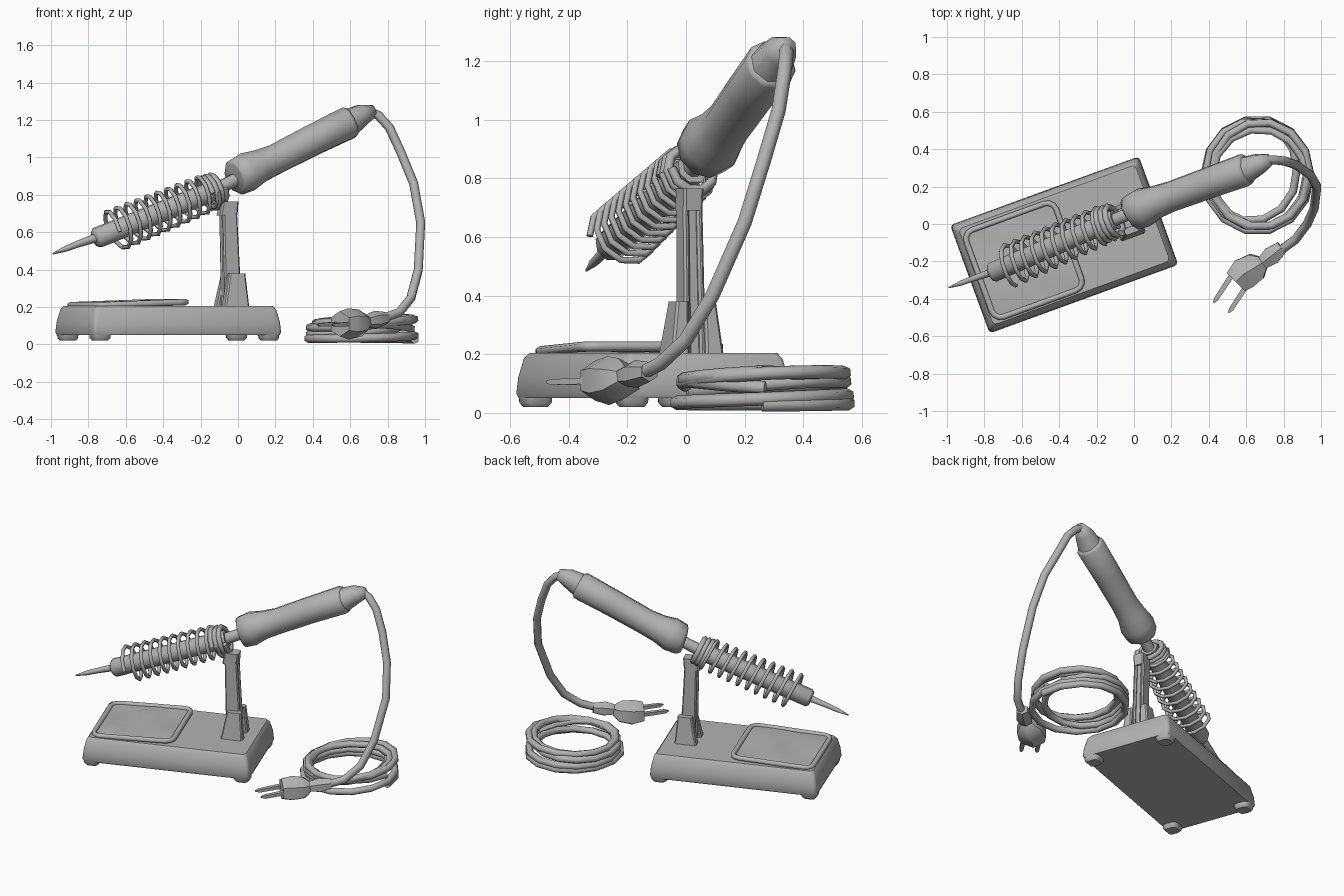
import bpy, bmesh, math
from mathutils import Vector, Matrix

cube = bpy.data.objects.get("Cube")
if cube:
    bpy.data.objects.remove(cube, do_unlink=True)

grey = bpy.data.materials.new("plain_grey")
grey.use_nodes = True
COLOUR = (0.45, 0.45, 0.45, 1)
grey.diffuse_color = COLOUR
grey.node_tree.nodes["Principled BSDF"].inputs["Base Color"].default_value = COLOUR

# Stand frame: local x runs along the base, turned in plan
STAND = Matrix.Translation((-0.373, -0.112, 0)) @ Matrix.Rotation(math.radians(20), 4, 'Z')


def finish(name, bm, matrix=None, angle=40):
    """Turn a bmesh into a named, shaded object."""
    if matrix:
        bm.transform(matrix)
    bmesh.ops.recalc_face_normals(bm, faces=bm.faces)
    mesh = bpy.data.meshes.new(name)
    bm.to_mesh(mesh)
    bm.free()
    mesh.materials.append(grey)
    obj = bpy.data.objects.new(name, mesh)
    bpy.context.collection.objects.link(obj)
    bpy.ops.object.select_all(action='DESELECT')
    obj.select_set(True)
    bpy.context.view_layer.objects.active = obj
    bpy.ops.object.shade_smooth_by_angle(angle=math.radians(angle))


def loft(name, rings, closed=False, matrix=None, angle=40):
    """Skin a list of point rings, capping the ends unless closed."""
    bm = bmesh.new()
    loops = [[bm.verts.new(p) for p in ring] for ring in rings]
    pairs = list(zip(loops, loops[1:])) + ([(loops[-1], loops[0])] if closed else [])
    n = len(loops[0])
    for a, b in pairs:
        for i in range(n):
            j = (i + 1) % n
            bm.faces.new((a[i], a[j], b[j], b[i]))
    if not closed:
        bm.faces.new(loops[0])
        bm.faces.new(loops[-1])
    finish(name, bm, matrix, angle)


def tube(name, path, radii, sides=8, flat=1.0, closed=False, matrix=None, angle=75):
    """Sweep a polygon along a path; flat squashes it in height."""
    pts = [Vector(p) for p in path]
    if not isinstance(radii, (list, tuple)):
        radii = [radii] * len(pts)
    rings, up = [], Vector((0, 0, 1))
    for i, p in enumerate(pts):
        before = pts[i - 1] if i or closed else p
        after = pts[(i + 1) % len(pts)] if i < len(pts) - 1 or closed else p
        d = (after - before).normalized()
        side = d.cross(up).normalized()
        up = side.cross(d)
        ring = []
        for k in range(sides):
            a = math.tau * (k + 0.5) / sides
            ring.append(p + radii[i] * (math.cos(a) * side + flat * math.sin(a) * up))
        rings.append(ring)
    loft(name, rings, closed, matrix, angle)


def rounded_rect(hx, hy, r, z, cx=0, cy=0, steps=3):
    ring = []
    for q, (sx, sy) in enumerate(((1, 1), (-1, 1), (-1, -1), (1, -1))):
        for k in range(steps + 1):
            a = math.pi / 2 * (q + k / steps)
            ring.append((cx + sx * (hx - r) + r * math.cos(a),
                         cy + sy * (hy - r) + r * math.sin(a), z))
    return ring


def block(name, low, high, matrix):
    """Tapered block between two (cx, cy, hx, hy, z) rectangles."""
    loft(name, [rounded_rect(hx, hy, 0.008, z, cx, cy, 1)
                for cx, cy, hx, hy, z in (low, high)], matrix=matrix)


# Stand base with sloping sides
loft("stand_base", [rounded_rect(0.537 - i, 0.308 - i, 0.022, z) for i, z in
                    ((0.006, 0.05), (0, 0.065), (0.005, 0.12), (0.02, 0.185), (0.035, 0.205))],
     matrix=STAND, angle=35)

# Four corner feet
for sx in (-1, 1):
    for sy in (-1, 1):
        loft("foot", [rounded_rect(r, r, r * 0.6, z, sx * 0.48, sy * 0.252)
                      for r, z in ((0.038, 0.02), (0.05, 0.035), (0.053, 0.07))], matrix=STAND)

# Cleaning tray: raised rim and an uneven pad inside
TX, TY, TH = -0.23, -0.003, 0.255


def tray_height(x):
    return 0.209 + 0.018 * (x - TX + TH) / (2 * TH)


rim = [(x, y, tray_height(x)) for x, y, _ in rounded_rect(TH, TH - 0.008, 0.05, 0, TX, TY)]
tube("tray_rim", rim, 0.017, sides=6, closed=True, matrix=STAND)

bm = bmesh.new()
bmesh.ops.create_grid(bm, x_segments=6, y_segments=6, size=TH - 0.01)
for v in bm.verts:
    edge = max(abs(v.co.x), abs(v.co.y)) > TH - 0.02
    bump = 0 if edge else 0.014 * math.sin(23 * v.co.x + 9 * v.co.y) + 0.004
    v.co += Vector((TX, TY, 0))
    v.co.z = tray_height(v.co.x) + bump
finish("tray_pad", bm, STAND, 30)

# Upright: channel-shaped post held between two cheeks
POST = Matrix.Translation((-0.035, 0.018, 0)) @ Matrix.Rotation(math.radians(20), 4, 'Z')
for s in (-1, 1):
    block("post_rail", (0.0, s * 0.027, 0.048, 0.011, 0.2), (-0.02, s * 0.024, 0.04, 0.011, 0.74), POST)
    block("post_cheek", (0.0, s * 0.062, 0.07, 0.032, 0.2), (0.01, s * 0.05, 0.045, 0.022, 0.38), POST)
block("post_web", (0.0, 0, 0.032, 0.026, 0.2), (-0.02, 0, 0.026, 0.026, 0.74), POST)
block("post_head", (-0.025, 0, 0.05, 0.034, 0.69), (-0.015, 0, 0.045, 0.036, 0.765), POST)

# Iron: pointed tip, metal barrel, neck and handle
tube("iron_tip", [(-0.99, -0.34, 0.485), (-0.92, -0.314, 0.512), (-0.86, -0.292, 0.535),
                  (-0.72, -0.243, 0.583)], [0.004, 0.016, 0.018, 0.026], sides=6)
tube("barrel", [(-0.765, -0.262, 0.565), (-0.75, -0.256, 0.571), (-0.1, 0.024, 0.835)],
     [0.045, 0.058, 0.056], sides=8)
tube("neck", [(-0.12, 0.016, 0.828), (0.0, 0.065, 0.888)], 0.036, sides=8)
tube("handle", [(-0.022, 0.052, 0.888), (-0.01, 0.06, 0.893), (0.05, 0.088, 0.922), (0.12, 0.118, 0.955),
                (0.2, 0.147, 0.99), (0.4, 0.22, 1.093), (0.59, 0.288, 1.185), (0.605, 0.293, 1.192)],
     [0.082, 0.1, 0.108, 0.09, 0.083, 0.086, 0.09, 0.08], sides=10)
tube("handle_cap", [(0.6, 0.291, 1.19), (0.67, 0.322, 1.232), (0.725, 0.345, 1.25)],
     [0.075, 0.058, 0.034], sides=8)

# Spring holder around the barrel
START, END = Vector((-0.675, -0.226, 0.603)), Vector((-0.1, 0.024, 0.835))
AXIS = (END - START).normalized()
SIDE = AXIS.cross(Vector((0, 0, 1))).normalized()
OVER = SIDE.cross(AXIS)


def coil(name, f0, f1, turns, r0, r1, wire, per_turn=10):
    path, n = [], int(turns * per_turn)
    for i in range(n + 1):
        f, a = i / n, math.tau * i / per_turn
        r = r0 + (r1 - r0) * f
        path.append(START.lerp(END, f0 + (f1 - f0) * f) + r * (math.cos(a) * SIDE + math.sin(a) * OVER))
    tube(name, path, wire, sides=5)


coil("spring", 0, 0.93, 10, 0.112, 0.098, 0.012)
coil("spring_collar", 0.88, 1.0, 3, 0.088, 0.08, 0.018)

# Hanging cord from the handle down to the plug
tube("hanging_cord", [(0.69, 0.34, 1.25), (0.75, 0.342, 1.225), (0.81, 0.335, 1.16), (0.87, 0.315, 1.03),
                      (0.94, 0.265, 0.86), (0.978, 0.2, 0.65), (0.965, 0.09, 0.4), (0.925, 0.0, 0.25),
                      (0.86, -0.085, 0.17), (0.75, -0.165, 0.13)], 0.025, sides=7)

# Coiled spare cord: turns given as centre x, centre y, radius, height, tilt
TURNS = [(0.66, 0.26, 0.285, 0.027, 0.0), (0.66, 0.262, 0.285, 0.042, 0.008),
         (0.63, 0.29, 0.24, 0.085, 0.02), (0.66, 0.265, 0.283, 0.122, 0.018),
         (0.69, 0.24, 0.235, 0.125, 0.018), (0.65, 0.27, 0.275, 0.1, -0.02)]
path, seg = [], 14
for i in range((len(TURNS) - 1) * seg + 1):
    k = min(i // seg, len(TURNS) - 2)
    cx, cy, r, z, tilt = Vector(TURNS[k]).lerp(Vector(TURNS[k + 1]), i / seg - k)
    a = math.tau * i / seg
    path.append((cx + r * math.cos(a), cy + 1.06 * r * math.sin(a), z + tilt * math.sin(a + 0.8)))
tube("coiled_cord", path, 0.023, sides=6)

# Plug body with strain relief and two prongs
tube("plug", [(0.79, -0.125, 0.14), (0.735, -0.17, 0.133), (0.69, -0.205, 0.125), (0.655, -0.225, 0.115),
              (0.59, -0.265, 0.11), (0.545, -0.31, 0.11)],
     [0.04, 0.056, 0.042, 0.085, 0.098, 0.08], sides=6, flat=0.85, angle=40)
for x, y in ((0.525, -0.27), (0.605, -0.325)):
    tube("prong", [(x, y, 0.11), (x - 0.085, y - 0.13, 0.105), (x - 0.1, y - 0.15, 0.105)],
         [0.02, 0.017, 0.006], sides=4, flat=0.8, angle=40)
